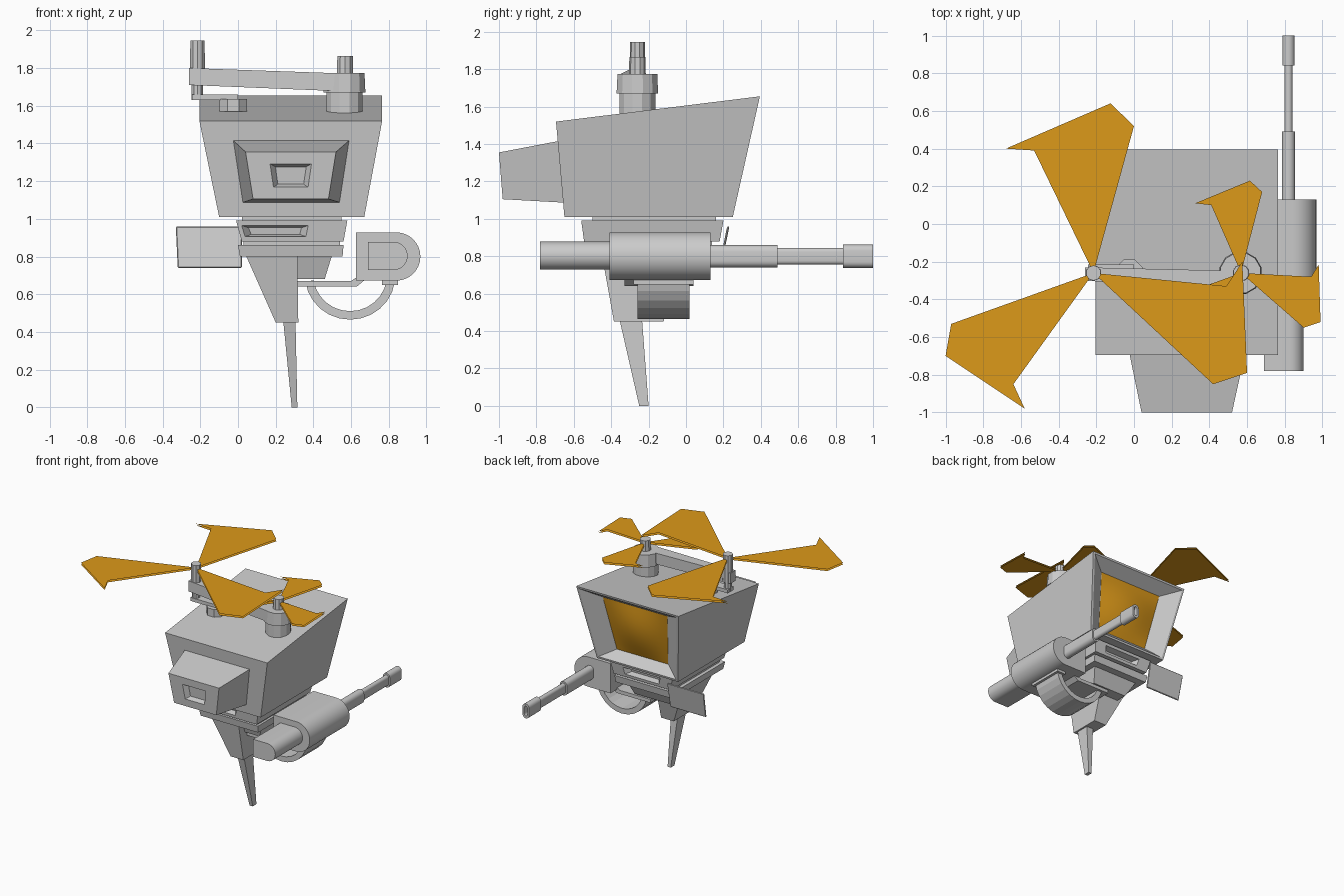
import bpy, bmesh
from math import sin, cos, pi, radians
from mathutils import Vector as V

if "Cube" in bpy.data.objects:
    bpy.data.objects.remove(bpy.data.objects["Cube"])

orange = bpy.data.materials.new("orange")
orange.diffuse_color = (0.72, 0.32, 0.01, 1)
orange.use_nodes = True
orange.node_tree.nodes["Principled BSDF"].inputs["Base Color"].default_value = orange.diffuse_color


def finish(name, bm, mat=None, smooth=False, bevel=0):
    me = bpy.data.meshes.new(name)
    bm.to_mesh(me)
    bm.free()
    ob = bpy.data.objects.new(name, me)
    bpy.context.collection.objects.link(ob)
    if mat:
        me.materials.append(mat)
    if bevel:
        m = ob.modifiers.new("bevel", 'BEVEL')
        m.width, m.segments = bevel, 1
    if smooth:
        bpy.ops.object.select_all(action='DESELECT')
        ob.select_set(True)
        bpy.context.view_layer.objects.active = ob
        bpy.ops.object.shade_smooth_by_angle(angle=radians(35))
    return ob


def loft(*loops):
    """Closed solid through matching point loops."""
    bm = bmesh.new()
    rings = [[bm.verts.new(p) for p in lp] for lp in loops]
    n = len(rings[0])
    for a, b in zip(rings, rings[1:]):
        for i in range(n):
            j = (i + 1) % n
            bm.faces.new((a[i], a[j], b[j], b[i]))
    bm.faces.new(rings[0])
    bm.faces.new(rings[-1])
    bmesh.ops.recalc_face_normals(bm, faces=bm.faces)
    bm.normal_update()
    return bm


def rect(x0, x1, y0, y1, z, zback=None):
    zb = z if zback is None else zback
    return [(x0, y0, z), (x1, y0, z), (x1, y1, zb), (x0, y1, zb)]


def ring(x, y, z, r, n):
    return [(x + r * cos(2 * pi * (i + .5) / n), y + r * sin(2 * pi * (i + .5) / n), z) for i in range(n)]


def prism(pts, y0, y1):
    return loft([(x, y0, z) for x, z in pts], [(x, y1, z) for x, z in pts])


def side(bm, d):
    return max(bm.faces, key=lambda f: f.normal.dot(V(d)))


def inset(bm, f, sx, sz, move=(0, 0, 0)):
    """Inset a face by a scale about its centre and push it along."""
    bmesh.ops.inset_individual(bm, faces=[f], thickness=0.001)
    c = f.calc_center_median()
    for v in f.verts:
        d = v.co - c
        v.co = c + V((d.x * sx, d.y * sz, d.z * sz)) + V(move)


# Head with a funnel-shaped recess at the back
bm = loft(rect(-.10, .67, -.65, .25, 1.01), rect(-.205, .765, -.695, .395, 1.52, 1.655))
back = side(bm, (0, 1, 0))
inset(bm, back, .96, .95)
inset(bm, back, .66, .77, (0, -.09, 0))
corners = [v.co.copy() for v in back.verts]
finish("head", bm)

# Bulged orange screen in the recess
corners.sort(key=lambda p: p.z)
b0, b1 = sorted(corners[:2], key=lambda p: p.x)
t0, t1 = sorted(corners[2:], key=lambda p: p.x)
bm = bmesh.new()
N = 10
g = [[bm.verts.new(b0.lerp(b1, i / N).lerp(t0.lerp(t1, i / N), j / N)
      + V((0, .003 + .04 * sin(pi * i / N) * sin(pi * j / N), 0))) for i in range(N + 1)] for j in range(N + 1)]
for j in range(N):
    for i in range(N):
        bm.faces.new((g[j][i], g[j + 1][i], g[j + 1][i + 1], g[j][i + 1]))
finish("screen", bm, orange, smooth=True)

# Snout with a nested nostril recess
bm = loft([(.08, -.98, 1.105), (.48, -.98, 1.105), (.52, -1, 1.355), (.04, -1, 1.355)],
          [(.02, -.62, 1.085), (.545, -.62, 1.085), (.595, -.66, 1.42), (-.03, -.66, 1.42)])
f = side(bm, (0, -1, 0))
inset(bm, f, .46, .5)
inset(bm, f, .75, .75, (0, .04, 0))
finish("snout", bm)

# Neck stack, slots front and back on the upper block
bm = loft(rect(.02, .56, -.545, .18, .88), rect(-.01, .58, -.56, .20, .99))
for d in (-1, 1):
    f = side(bm, (0, d, 0))
    inset(bm, f, .6, .55, (-.09 if d < 0 else 0, 0, 0))
    inset(bm, f, .8, .6, (0, -.05 * d, 0))
finish("neck_block", bm)
for name, a, b in (
        ("neck_flange", (.02, .55, -.5, .16, .98), (.02, .55, -.5, .16, 1.02)),
        ("neck_core", (.03, .54, -.5, .14, .85), (.03, .54, -.5, .14, .89)),
        ("neck_plate", (.01, .555, -.52, .16, .80), (0, .56, -.53, .17, .86)),
        ("hip", (.20, .32, -.385, -.12, .45), (.04, .315, -.45, -.02, .81)),
        ("belly", (.13, .46, -.36, .04, .68), (.06, .50, -.40, .10, .81)),
        ("leg", (.285, .315, -.25, -.20, 0), (.24, .305, -.355, -.235, .46))):
    finish(name, loft(rect(*a), rect(*b)))

# Thin tilted paddle on the left
finish("side_paddle", loft(rect(-.32, .02, .175, .187, .74), rect(-.33, .02, .22, .232, .96)), bevel=.005)


# Gun: D-shaped housings, stadium-shaped barrel
def dee(x0, cx, cz, r, n=16):
    arc = [(cx + r * sin(pi * i / n), cz - r * cos(pi * i / n)) for i in range(n + 1)]
    return [(x0, cz - r)] + arc + [(x0, cz + r)]


def stadium(cx, cz, w, h, n=8):
    s = h / 2 - w / 2
    top = [(cx + w / 2 * cos(pi * i / n), cz + s + w / 2 * sin(pi * i / n)) for i in range(n + 1)]
    return top + [(2 * cx - x, 2 * cz - z) for x, z in top]


finish("gun_body", prism(dee(.625, .84, .80, .128), -.41, .13), smooth=True)
finish("gun_rear", prism(dee(.69, .825, .803, .075), -.78, -.40), smooth=True)
finish("barrel_base", prism(stadium(.82, .80, .07, .12), .12, .49), smooth=True)
finish("barrel", prism(stadium(.82, .80, .042, .09), .48, .85), smooth=True)
bm = prism(stadium(.82, .80, .064, .124), .84, 1.0)
f = side(bm, (0, 1, 0))
inset(bm, f, .5, .7)
inset(bm, f, 1, 1, (0, -.08, 0))
finish("muzzle", bm, smooth=True)

# Gun bracket and curved feed strap
finish("gun_bracket", prism([(.31, .64), (.63, .64), (.69, .69), (.66, .71), (.60, .67), (.31, .67)], -.33, .04))
A = [radians(188 + 164 * i / 12) for i in range(13)]
arc = [(.595 + .24 * cos(a), .70 + .235 * sin(a)) for a in A]
arc += [(.595 + .195 * cos(a), .70 + .19 * sin(a)) for a in reversed(A)]
finish("feed_strap", prism(arc, -.26, .02))
finish("strap_flange", loft(rect(.765, .85, -.28, .04, .65), rect(.765, .85, -.28, .04, .68)))

# Rotor mounts, shafts and arms
Y = -.26
for name, x, z0, z1, r0, r1, n in (
        ("main_mount", .565, 1.56, 1.68, .10, .10, 12),
        ("main_mount_cap", .565, 1.67, 1.775, .115, .11, 12),
        ("main_shaft", .568, 1.77, 1.865, .045, .043, 10),
        ("small_mount", -.025, 1.57, 1.635, .078, .078, 8),
        ("side_shaft_lower", -.215, 1.63, 1.72, .032, .032, 10),
        ("side_shaft", -.215, 1.71, 1.945, .042, .04, 10)):
    finish(name, loft(ring(x, Y, z0, r0, n), ring(x, Y, z1, r1, n)))
finish("long_arm", loft([(-.26, -.30, 1.71), (-.26, -.23, 1.71), (-.26, -.23, 1.80), (-.26, -.30, 1.80)],
                        [(.60, -.36, 1.675), (.60, -.25, 1.675), (.60, -.25, 1.77), (.60, -.36, 1.77)]))
finish("short_arm", loft(rect(-.245, .0, -.295, -.215, 1.63), rect(-.245, .0, -.295, -.215, 1.66)))

# Flat notched blades, two thin layers each
big = [[(0, .52), (-.125, .64), (-.68, .40), (-.53, .39)],
       [(-.97, -.53), (-1, -.70), (-.58, -.98), (-.64, -.85)],
       [(.42, -.85), (.60, -.79), (.575, -.20), (.49, -.33)]]
small = [[(.68, .17), (.615, .23), (.325, .11), (.41, .10)],
         [(.90, -.55), (.99, -.52), (.98, -.215), (.94, -.28)],
         [(.18, -.40), (.16, -.49), (.38, -.635), (.35, -.57)]]
for name, hx, z, blades in (("big_rotor", -.215, 1.895, big), ("small_rotor", .568, 1.82, small)):
    bm = bmesh.new()
    for pts in blades:
        hub = V((hx, Y))
        first, last = V(pts[0]), V(pts[-1])
        root = [hub + (last - hub).normalized() * .03, hub + (first - hub).normalized() * .03]
        for dz in (0, .015):
            bm.faces.new([bm.verts.new((p[0], p[1], z + dz)) for p in root + pts])
    finish(name, bm, orange)
